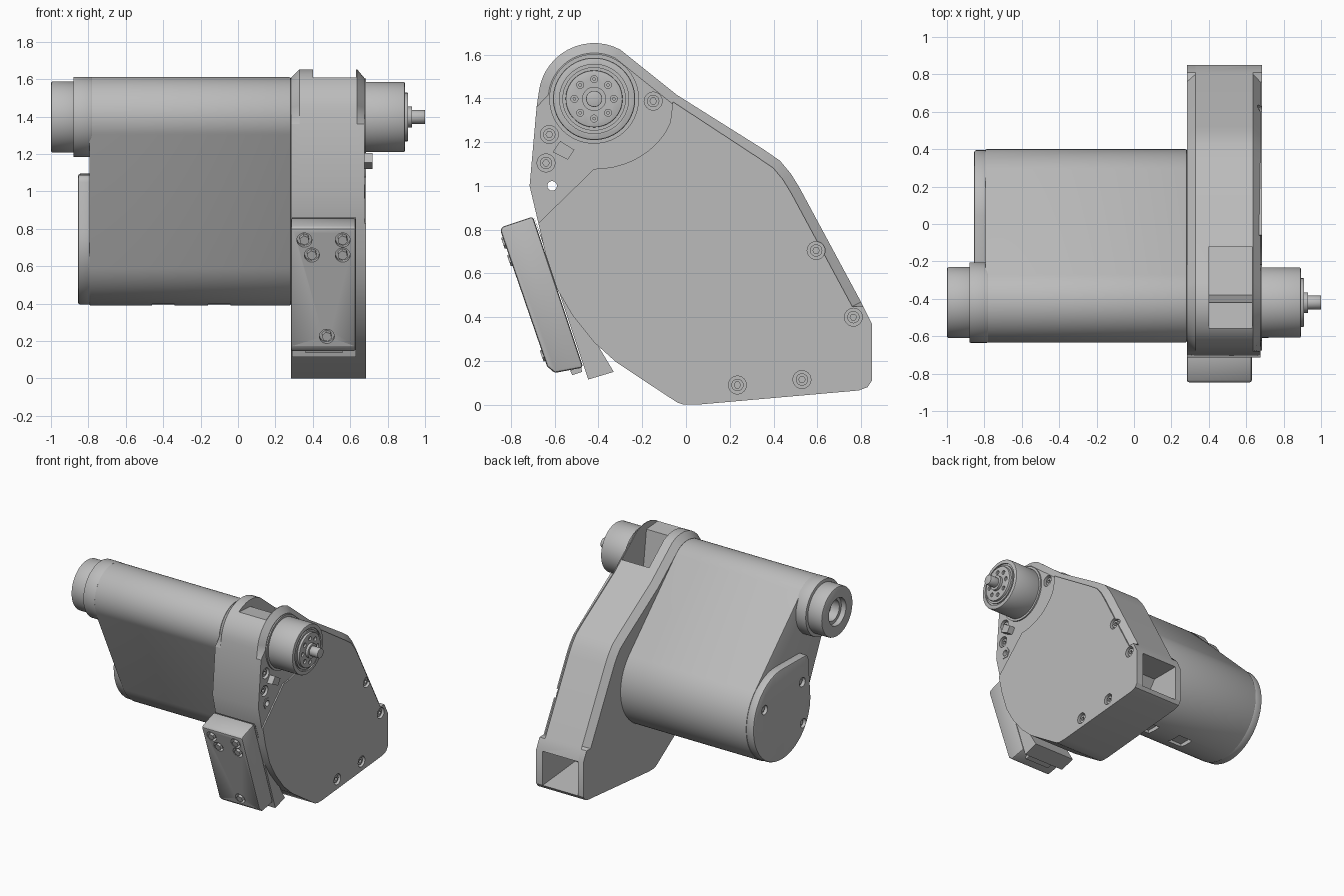
import bpy, bmesh, math
from mathutils import Vector, Matrix
from mathutils.geometry import convex_hull_2d

cube = bpy.data.objects.get("Cube")
if cube:
    bpy.data.objects.remove(cube, do_unlink=True)

grey = bpy.data.materials.new("machine grey")
grey.use_nodes = True
colour = (0.5, 0.5, 0.5, 1)
grey.diffuse_color = colour
grey.node_tree.nodes["Principled BSDF"].inputs["Base Color"].default_value = colour


def activate(ob):
    bpy.ops.object.select_all(action='DESELECT')
    ob.select_set(True)
    bpy.context.view_layer.objects.active = ob


def smooth(ob):
    activate(ob)
    bpy.ops.object.shade_smooth_by_angle(angle=math.radians(30))


def bevel(ob, width, segments=2):
    m = ob.modifiers.new("Bevel", 'BEVEL')
    m.width, m.segments, m.limit_method = width, segments, 'ANGLE'
    m.angle_limit = math.radians(40)
    activate(ob)
    bpy.ops.object.modifier_apply(modifier=m.name)
    smooth(ob)


def loft(name, sections, round_edge=0):
    """Skin a row of matching (y, z) outlines, each at its own x."""
    bm = bmesh.new()
    rings = [[bm.verts.new((x, y, z)) for y, z in pts] for x, pts in sections]
    for a, b in zip(rings, rings[1:]):
        for i in range(len(a)):
            j = (i + 1) % len(a)
            bm.faces.new((a[i], a[j], b[j], b[i]))
    bm.faces.new(rings[0])
    bm.faces.new(rings[-1])
    bmesh.ops.recalc_face_normals(bm, faces=bm.faces)
    me = bpy.data.meshes.new(name)
    bm.to_mesh(me)
    bm.free()
    ob = bpy.data.objects.new(name, me)
    bpy.context.collection.objects.link(ob)
    me.materials.append(grey)
    if round_edge:
        bevel(ob, round_edge)
    else:
        smooth(ob)
    return ob


def prism(name, pts, x0, x1, round_edge=0):
    return loft(name, [(x0, pts), (x1, pts)], round_edge)


def circle(c, r, n=64):
    return [(c[0] + r * math.cos(2 * math.pi * i / n),
             c[1] + r * math.sin(2 * math.pi * i / n)) for i in range(n)]


def rect(y0, z0, y1, z1):
    return [(y0, z0), (y1, z0), (y1, z1), (y0, z1)]


def disc(name, c, r, x0, x1, n=64, round_edge=0):
    return prism(name, circle(c, r, n), x0, x1, round_edge)


def hull(pts):
    return [pts[i] for i in convex_hull_2d([Vector(p) for p in pts])]


def cut(ob, *cutters):
    for c in cutters:
        c.hide_render = True
        m = ob.modifiers.new("Cut", 'BOOLEAN')
        m.operation, m.solver, m.object = 'DIFFERENCE', 'EXACT', c
        activate(ob)
        bpy.ops.object.modifier_apply(modifier=m.name)
        bpy.data.objects.remove(c, do_unlink=True)
    smooth(ob)


def inset(pts, amount):
    """Move the flagged outline points inward along their normals."""
    out = []
    for i, (y, z, flag) in enumerate(pts):
        a, b = Vector(pts[i - 1][:2]), Vector(pts[(i + 1) % len(pts)][:2])
        p = Vector((y, z))
        d = ((p - a).normalized() + (b - p).normalized()).normalized()
        out.append((y - d.y * amount * flag, z + d.x * amount * flag))
    return out


AXIS = (-.42, 1.398)      # upper roller
DRUM = (.045, .745)       # lower drum

# Housing outline, flag marks the chamfered stretch
lower = [(.05, 0, 0), (.79, .065, 0), (.83, .08, 0), (.85, .11, 0), (.85, .37, 0), (.81, .45, 0)]
crown = [(.8, .47, 1), (.52, .99, 1), (.48, 1.055, 1), (.43, 1.115, 1), (.35, 1.17, 1), (-.04, 1.415, 1)]
arc = [(AXIS[0] + .255 * math.cos(math.radians(t)), AXIS[1] + .255 * math.sin(math.radians(t)), 1)
       for t in range(62, 182, 8)]
nose = [(-.683, 1.36, 0), (-.715, 1.0, 0), (-.675, .83, 0)]
belly = [(-.64, .68, 0), (-.59, .53, 0), (-.52, .41, 0), (-.42, .285, 0), (-.32, .195, 0),
         (-.2, .115, 0), (-.04, .01, 0), (-.01, 0, 0)]
outline = lower + crown + arc + nose + belly
full = [p[:2] for p in outline]
small = inset(outline, .045)
housing = loft("housing", [(.283, small), (.328, full), (.637, full), (.675, small)])

# Sloping inlet on top, outlet at the back
cut(housing,
    prism("inlet_cutter", [(-.62, 1.615), (-.42, 1.6), (-.38, 1.3), (-.12, 1.25), (-.12, 1.8), (-.62, 1.8)], .4, .632),
    prism("outlet_cutter", [(.45, .14), (.9, .1), (.9, .37), (.62, .37)], .33, .632))

# Large side cover with a curved upper edge round the roller
swoop = [(AXIS[0] + .37 * math.cos(math.radians(t)), AXIS[1] + .32 * math.sin(math.radians(t)))
         for t in range(-20, -91, -7)]
cover_pts = ([p[:2] for p in lower] + [p for p, q in zip(small, outline) if q in crown[:-1]]
             + [(-.06, 1.385)] + swoop + [p[:2] for p in nose[2:] + belly])
side_cover = prism("side_cover", cover_pts, .64, .685)

# Recessed screws on the side faces
screws = [(.595, .705), (.765, .4), (.53, .115), (.235, .09), (-.15, 1.388), (-.625, 1.235), (-.64, 1.105)]
for i, c in enumerate(screws):
    target, top = (side_cover, .685) if i < 4 else (housing, .675)
    cut(target, disc("screw_cutter", c, .041, top - .035, .75, 24))
    if i < 4:
        cut(housing, disc("screw_cutter", c, .041, top - .035, .75, 24))
    head = disc("side_screw", c, .028, top - .045, top - .012, 24)
    cut(head, disc("socket_cutter", c, .015, top - .03, top, 6))

# Through nut and small tab
nut_at = (-.612, 1.0)
nut = disc("hex_nut", nut_at, .043, .65, .68, 6)
cut(nut, disc("nut_cutter", nut_at, .022, .2, .8, 24))
cut(housing, disc("nut_cutter", nut_at, .022, .2, .8, 24))
prism("side_tab", [(-.61, 1.155), (-.54, 1.12), (-.51, 1.165), (-.575, 1.205)], .66, .72)

# Tubular body between the roller and the drum
body = prism("body", hull(circle(AXIS, .213, 96) + circle(DRUM, .355, 96)), -.795, .283, .008)
for x in (-.4, -.1):
    cut(body, prism("slot_cutter", rect(-.03, .3, .09, .42), x - .06, x + .06))
disc("collar", AXIS, .215, -.88, -.78, 64, .006)
end_cap = disc("end_cap", AXIS, .19, -1, -.87, 64, .01)
cut(end_cap, disc("bore_cutter", AXIS, .105, -1.1, -.96), disc("bore_cutter", AXIS, .08, -1.1, -.89))

# Drum end cover with its screws
drum_cover = prism("drum_cover", hull(circle(DRUM, .35) + circle((-.24, 1.05), .04, 16)), -.855, -.78, .012)
for c in [(.26, .86), (-.2, .9), (-.21, .58)]:
    cut(drum_cover, disc("screw_cutter", c, .035, -.9, -.83, 24))
    disc("drum_screw", c, .02, -.84, -.82, 6)

# Roller on the right: bearing seat, hub, flange and shaft
disc("bearing_seat", AXIS, .205, .66, .685)
hub = disc("hub", AXIS, .188, .66, .892, 64, .008)
groove = disc("groove_cutter", AXIS, .158, .882, .95)
cut(groove, disc("groove_core", AXIS, .145, .8, 1))
cut(hub, groove)
flange = disc("flange", AXIS, .13, .88, .91, 64, .004)
for c in circle(AXIS, .09, 8):
    cut(flange, disc("bolt_cutter", c, .016, .895, .95, 16))
    disc("flange_bolt", c, .008, .89, .902, 12)
disc("shaft_collar", AXIS, .055, .9, .93, 32)
disc("shaft", AXIS, .037, .92, 1, 32, .003)

# Bracket wedge and slanted front box
prism("bracket_wedge", [(-.695, .86), (-.447, .115), (-.33, .15), (-.6, .6)], .29, .632)
box_pts = [(-.85, .8), (-.835, .815), (-.7, .86), (-.47, .17), (-.6, .145), (-.635, .175)]
box = prism("front_box", box_pts, .283, .63, .012)
slope = Vector((0, box_pts[-1][0] - box_pts[0][0], box_pts[-1][1] - box_pts[0][1])).normalized()
outward = Vector((0, slope.z, -slope.y))
prism("connector", [(-.53, .155), (-.52, .135), (-.475, .15), (-.48, .18)], .36, .56)


def front_peg(name, x, z, r, low, high, n):
    """Cylinder square to the slanted box front."""
    y = box_pts[0][0] + (z - box_pts[0][1]) * slope.y / slope.z
    ob = disc(name, (0, 0), r, low, high, n)
    rot = Vector((1, 0, 0)).rotation_difference(outward).to_matrix().to_4x4()
    ob.data.transform(Matrix.Translation((x, y, z)) @ rot)
    return ob


for x, z in [(.355, .74), (.56, .74), (.395, .66), (.56, .66), (.475, .225)]:
    cut(box, front_peg("screw_cutter", x, z, .04, -.03, .1, 24))
    front_peg("box_screw", x, z, .027, -.04, .008, 6)
